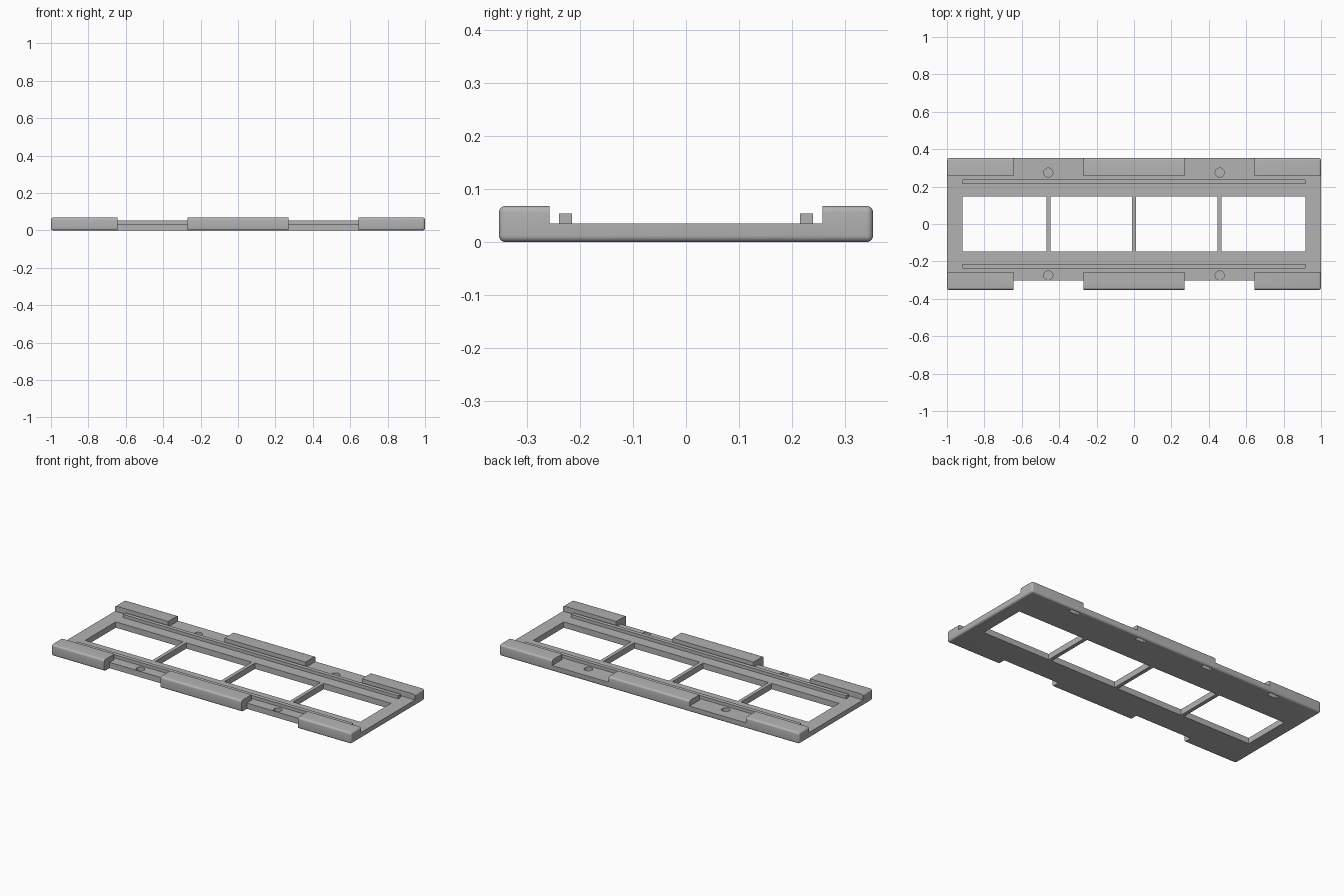
import bpy
import bmesh
from mathutils import Matrix

cube = bpy.data.objects.get("Cube")
if cube:
    bpy.data.objects.remove(cube, do_unlink=True)

grey = bpy.data.materials.new("plain grey")
grey.use_nodes = True
colour = (0.45, 0.45, 0.45, 1)
grey.diffuse_color = colour
grey.node_tree.nodes["Principled BSDF"].inputs["Base Color"].default_value = colour


def make_object(name, bm):
    mesh = bpy.data.meshes.new(name)
    bm.to_mesh(mesh)
    bm.free()
    mesh.materials.append(grey)
    obj = bpy.data.objects.new(name, mesh)
    bpy.context.collection.objects.link(obj)
    return obj


def box(name, low, high, bevel=0):
    bm = bmesh.new()
    size = [b - a for a, b in zip(low, high)]
    mid = [(a + b) / 2 for a, b in zip(low, high)]
    bmesh.ops.create_cube(bm, size=1, matrix=Matrix.Translation(mid) @ Matrix.Diagonal((*size, 1)))
    if bevel:
        bmesh.ops.bevel(bm, geom=bm.edges[:], offset=bevel, segments=5, profile=0.5, affect='EDGES')
    return make_object(name, bm)


def disc(name, x, y, low, high, radius):
    bm = bmesh.new()
    bmesh.ops.create_cone(bm, cap_ends=True, segments=32, radius1=radius, radius2=radius,
                          depth=high - low, matrix=Matrix.Translation((x, y, (low + high) / 2)))
    return make_object(name, bm)


HALF, FLOOR, TOP = 0.352, 0.035, 0.068

# Rounded slab that the frame is carved from
frame = box("frame", (-1, -HALF, 0), (1, HALF, TOP), bevel=0.012)

# Central trough between the raised edge pads
cutters = [box("trough_cutter", (-2, -0.257, FLOOR), (2, 0.257, 1))]

# Gaps between pads; the front ones are also cut back through the floor
for side in (-1, 1):
    a, b = sorted((side * 0.27, side * 0.645))
    cutters.append(box("gap_cutter", (a, -1, FLOOR), (b, 1, 1)))
    cutters.append(box("front_gap_cutter", (a, -1, -1), (b, -0.302, 1)))
    # Blind round sockets in the gaps
    for y in (-0.275, 0.275):
        cutters.append(disc("socket_cutter", side * 0.458, y, 0.012, 0.2, 0.024))

# Four windows separated by thin bars, with a small notch under the back edge
edges = (-0.917, -0.458, 0, 0.458, 0.917)
for i, (a, b) in enumerate(zip(edges, edges[1:])):
    left = a + (0.011 if i else 0)
    right = b - (0.011 if i < 3 else 0)
    cutters.append(box("window_cutter", (left, -0.146, -1), (right, 0.146, 1)))
    mid = (a + b) / 2
    cutters.append(box("notch_cutter", (mid - 0.03, 0.315, -1), (mid + 0.03, 0.339, 0.02)))

bpy.context.view_layer.objects.active = frame
for cutter in cutters:
    cutter.hide_render = True
    mod = frame.modifiers.new("cut", 'BOOLEAN')
    mod.operation = 'DIFFERENCE'
    mod.solver = 'EXACT'
    mod.object = cutter
    bpy.ops.object.modifier_apply(modifier=mod.name)
    bpy.data.objects.remove(cutter, do_unlink=True)

# Long guide rails beside the pads
for name, side in (("front_rail", -1), ("back_rail", 1)):
    a, b = sorted((side * 0.215, side * 0.239))
    box(name, (-0.917, a, FLOOR - 0.005), (0.917, b, 0.054))

bpy.ops.object.select_all(action='DESELECT')
frame.select_set(True)
bpy.context.view_layer.objects.active = frame
bpy.ops.object.shade_smooth_by_angle(angle=0.6)
